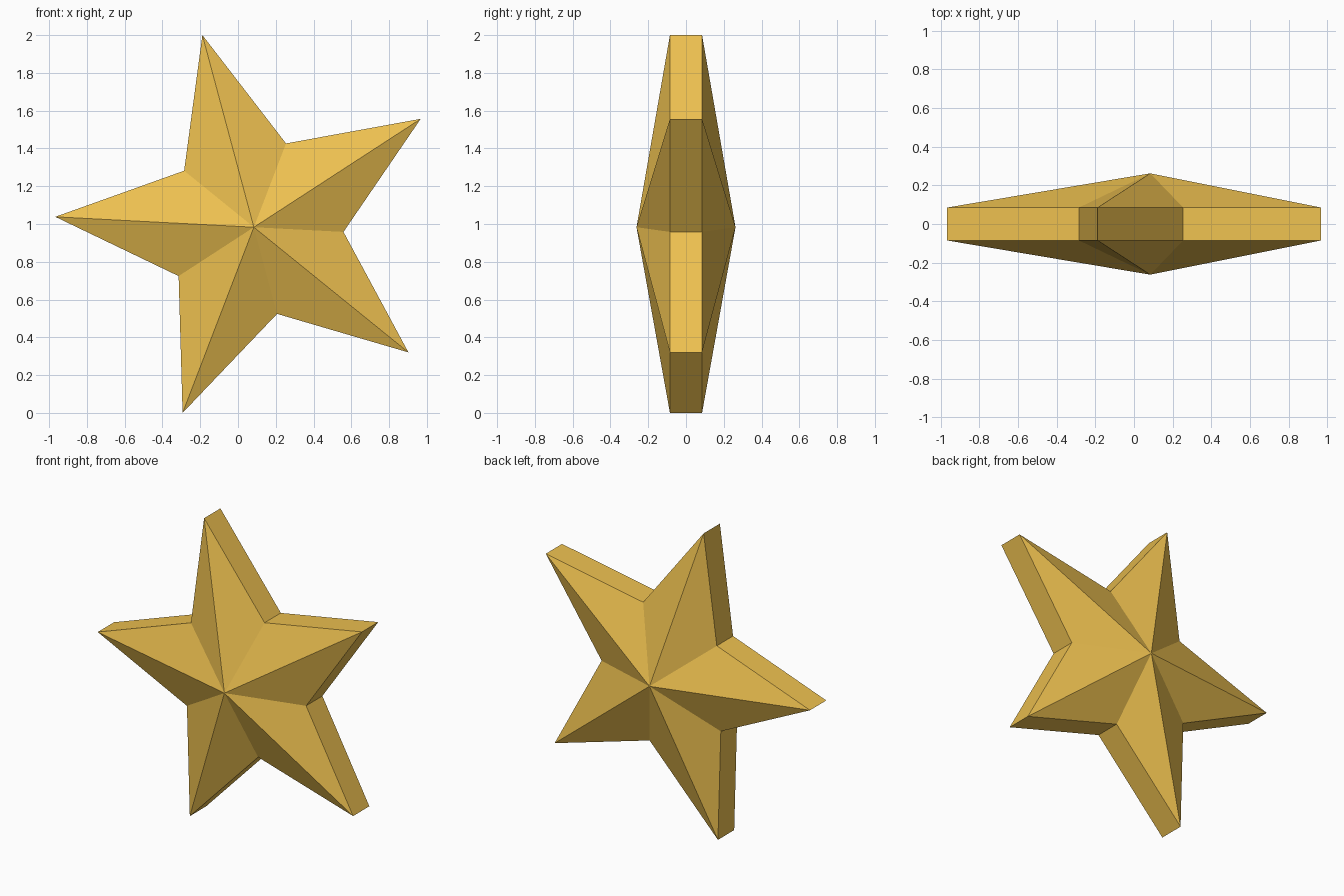
import bpy
import bmesh
from math import sin, cos, radians

if "Cube" in bpy.data.objects:
    bpy.data.objects.remove(bpy.data.objects["Cube"])

TIP_R, NOTCH_R = 1.053, 0.475   # outer tips and inner notches
RIM_Y, APEX_Y = 0.085, 0.262    # half thickness at rim and centre
CX, CZ, TILT = 0.084, 0.983, 33

bm = bmesh.new()


def star_ring(y):
    """Ten-point star outline in the xz plane at depth y."""
    ring = []
    for i in range(10):
        r = NOTCH_R if i % 2 else TIP_R
        a = radians(TILT + 36 * i)
        ring.append(bm.verts.new((CX + r * cos(a), y, CZ + r * sin(a))))
    return ring


# Raised facets on front and back, joined by a flat rim
front, back = star_ring(-RIM_Y), star_ring(RIM_Y)
front_apex = bm.verts.new((CX, -APEX_Y, CZ))
back_apex = bm.verts.new((CX, APEX_Y, CZ))
for i in range(10):
    j = (i + 1) % 10
    bm.faces.new((front_apex, front[i], front[j]))
    bm.faces.new((back_apex, back[j], back[i]))
    bm.faces.new((front[j], front[i], back[i], back[j]))
bmesh.ops.recalc_face_normals(bm, faces=bm.faces)

mesh = bpy.data.meshes.new("star")
bm.to_mesh(mesh)
bm.free()
star = bpy.data.objects.new("star", mesh)
bpy.context.collection.objects.link(star)

# Gold colour
gold = bpy.data.materials.new("gold")
gold.diffuse_color = (0.85, 0.53, 0.08, 1)
gold.use_nodes = True
gold.node_tree.nodes["Principled BSDF"].inputs["Base Color"].default_value = gold.diffuse_color
mesh.materials.append(gold)
